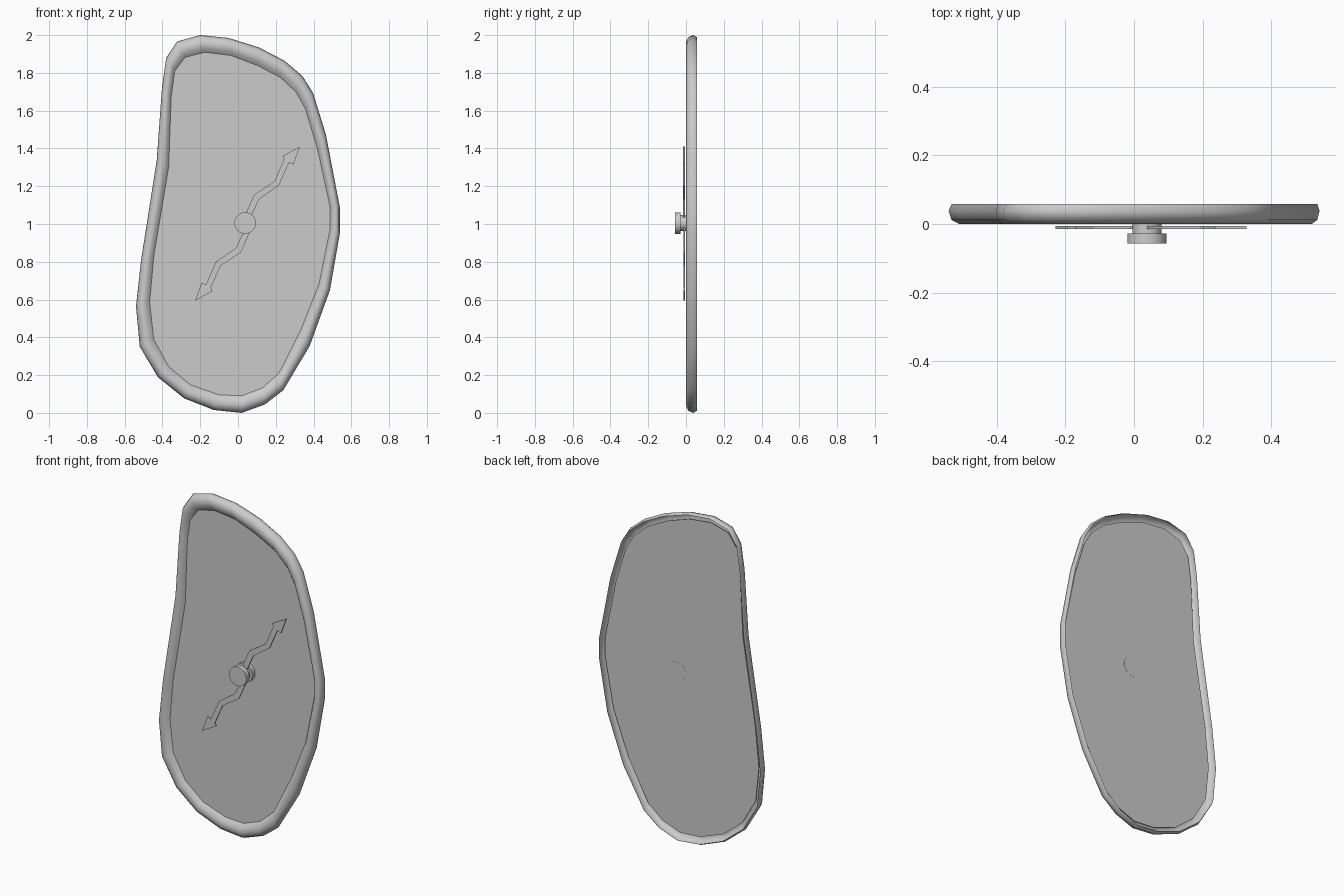
import bpy, bmesh, math
from mathutils import Vector

if "Cube" in bpy.data.objects:
    bpy.data.objects.remove(bpy.data.objects["Cube"])

# matching outer / inner rim points seen from the front (x, z), clockwise
OUTER = [(-.20, 2.0), (-.05, 1.985), (.11, 1.935), (.245, 1.865), (.34, 1.785),
         (.397, 1.695), (.465, 1.475), (.54, 1.085), (.54, .955), (.487, .65),
         (.38, .355), (.24, .12), (.143, .045), (.02, .0), (-.127, .015),
         (-.285, .077), (-.423, .188), (-.52, .35), (-.54, .563), (-.513, .81),
         (-.43, 1.34), (-.402, 1.728), (-.38, 1.88), (-.323, 1.966)]
INNER = [(-.175, 1.907), (-.037, 1.89), (.10, 1.838), (.222, 1.775), (.307, 1.695),
         (.355, 1.61), (.42, 1.395), (.487, 1.085), (.487, .98), (.428, .685),
         (.335, .45), (.217, .214), (.13, .135), (.02, .093), (-.1, .098),
         (-.25, .15), (-.365, .246), (-.444, .39), (-.466, .585), (-.444, .83),
         (-.365, 1.304), (-.352, 1.675), (-.334, 1.807), (-.28, 1.88)]


def finish(name, bm, smooth=False):
    mesh = bpy.data.meshes.new(name)
    bm.to_mesh(mesh)
    bm.free()
    for p in mesh.polygons:
        p.use_smooth = smooth
    obj = bpy.data.objects.new(name, mesh)
    bpy.context.collection.objects.link(obj)
    return obj


def between(f):
    return [Vector(a).lerp(Vector(b), f) for a, b in zip(OUTER, INNER)]


def plate(name, pts, y0, y1):
    """Flat outline in the xz plane, extruded from y0 to y1."""
    bm = bmesh.new()
    face = bm.faces.new([bm.verts.new((x, y0, z)) for x, z in pts])
    ext = bmesh.ops.extrude_face_region(bm, geom=[face])
    verts = [v for v in ext["geom"] if isinstance(v, bmesh.types.BMVert)]
    bmesh.ops.translate(bm, verts=verts, vec=(0, y1 - y0, 0))
    bmesh.ops.recalc_face_normals(bm, faces=bm.faces[:])
    return finish(name, bm)


# rim: rounded shell, open at the back; profile is (fraction outer->inner, y)
PROFILE = [(.12, .058), (0, .038), (.12, .012), (.42, 0), (.75, .008), (1, .028)]
bm = bmesh.new()
rings = [[bm.verts.new((p.x, y, p.y)) for p in between(f)] for f, y in PROFILE]
n = len(OUTER)
for a, b in zip(rings, rings[1:]):
    for i in range(n):
        j = (i + 1) % n
        bm.faces.new((a[i], a[j], b[j], b[i]))
bm.normal_update()
if sum(f.normal.y for f in bm.faces) > 0:
    bmesh.ops.reverse_faces(bm, faces=bm.faces[:])
finish("rim", bm, True)

# face panel, its edge tucked inside the hollow rim
plate("panel", between(.5), .026, .030)

# two zigzag hands, the second turned half round
HAND = [(.328, 1.41), (.293, 1.315), (.270, 1.325), (.217, 1.205), (.11, 1.13),
        (.065, 1.03), (.065, 1.0), (.03, 1.0), (.03, 1.03), (.085, 1.155),
        (.192, 1.225), (.243, 1.34), (.236, 1.36)]
plate("upper_hand", HAND, -.015, -.006)
plate("lower_hand", [(.10 - x, 2.004 - z) for x, z in HAND], -.014, -.006)


# spindle: base disc, neck and front knob
def disc(name, r, y0, y1, sides=32):
    ring = [(.038 + r * math.cos(2 * math.pi * i / sides),
             1.005 + r * math.sin(2 * math.pi * i / sides)) for i in range(sides)]
    obj = plate(name, ring, y0, y1)
    for p in obj.data.polygons:
        p.use_smooth = len(p.vertices) == 4
    for e in obj.data.edges:
        a, b = (obj.data.vertices[v].co for v in e.vertices)
        e.use_edge_sharp = abs(a.y - b.y) < 1e-5
    return obj


disc("spindle_base", .057, 0, .031)
disc("spindle_neck", .042, -.028, 0)
disc("knob", .057, -.057, -.028)
